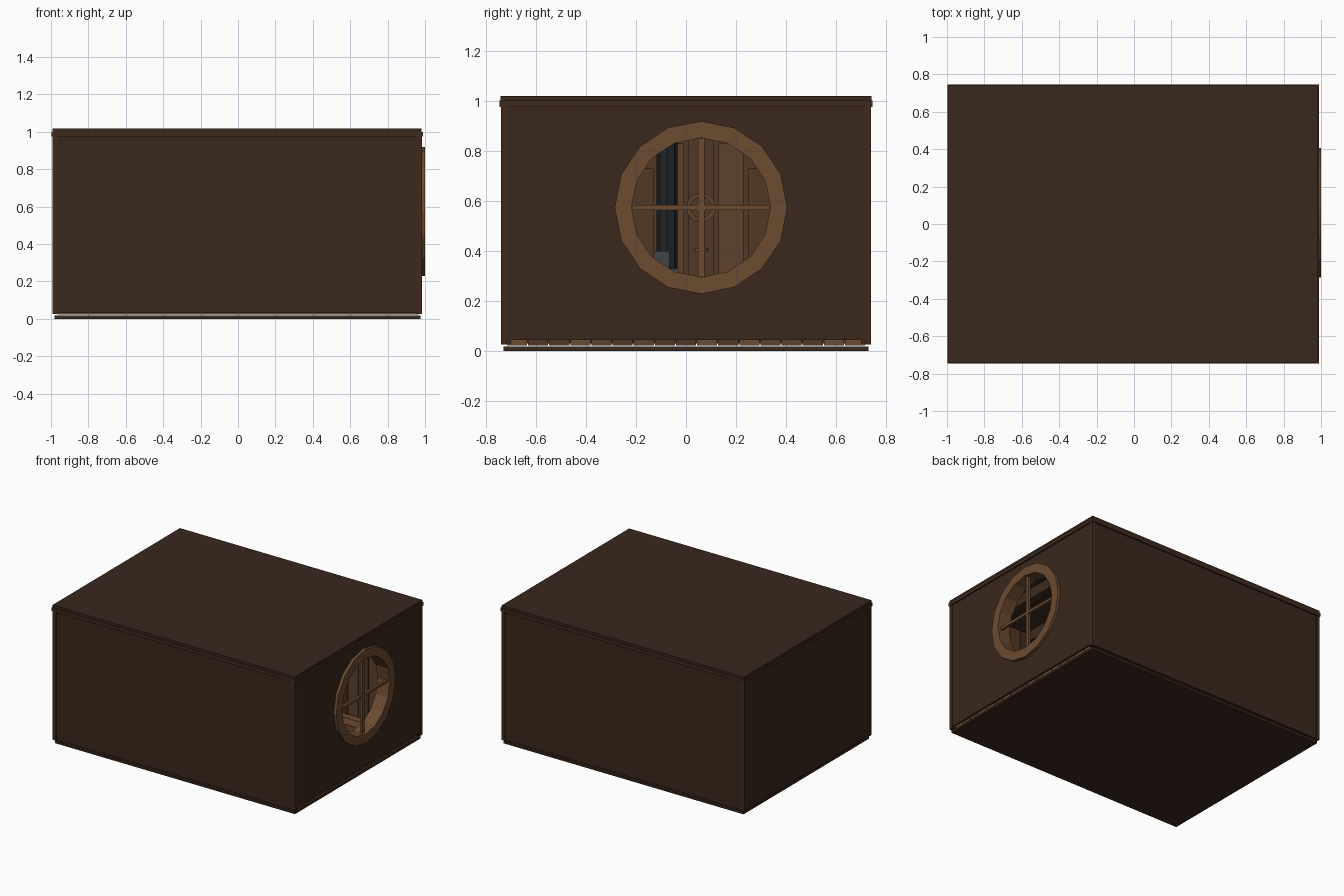
import bpy, bmesh, math, random
from mathutils import Matrix

if "Cube" in bpy.data.objects:
    bpy.data.objects.remove(bpy.data.objects["Cube"])
random.seed(3)


def mat(name, r, g, b):
    m = bpy.data.materials.new(name)
    m.diffuse_color = (r, g, b, 1)
    m.use_nodes = True
    m.node_tree.nodes["Principled BSDF"].inputs["Base Color"].default_value = m.diffuse_color
    return m


DARK = mat("dark_wood", 0.042, 0.021, 0.012)
TRIM = mat("trim_wood", 0.05, 0.023, 0.012)
OAK = mat("oak", 0.15, 0.07, 0.03)
MID = mat("mid_wood", 0.085, 0.038, 0.018)
TAN = mat("tan_wood", 0.11, 0.055, 0.024)
IRON = mat("iron", 0.015, 0.018, 0.021)
STONE = mat("stone", 0.05, 0.058, 0.066)
BRASS = mat("brass", 0.2, 0.12, 0.03)


def finish(name, bm, m):
    bmesh.ops.recalc_face_normals(bm, faces=bm.faces)
    me = bpy.data.meshes.new(name)
    bm.to_mesh(me)
    bm.free()
    ob = bpy.data.objects.new(name, me)
    bpy.context.collection.objects.link(ob)
    if m:
        me.materials.append(m)
    return ob


def box(name, x, y, z, m):
    """Box from (min, max) ranges."""
    bm = bmesh.new()
    c = [(a + b) / 2 for a, b in (x, y, z)]
    s = [b - a for a, b in (x, y, z)]
    bmesh.ops.create_cube(bm, size=1, matrix=Matrix.Translation(c) @ Matrix.Diagonal((*s, 1)))
    return finish(name, bm, m)


def ring(name, x, cy, cz, r_out, r_in, n, m):
    """Polygonal ring around the x axis; r_in = 0 gives a solid disc."""
    bm = bmesh.new()

    def loop(px, r):
        return [bm.verts.new((px, cy + r * math.cos(2 * math.pi * i / n),
                              cz + r * math.sin(2 * math.pi * i / n))) for i in range(n)]
    if r_in:
        loops = [loop(x[0], r_out), loop(x[1], r_out), loop(x[1], r_in), loop(x[0], r_in)]
        pairs = zip(loops, loops[1:] + loops[:1])
    else:
        loops = [loop(x[0], r_out), loop(x[1], r_out)]
        bm.faces.new(loops[0])
        bm.faces.new(loops[1])
        pairs = [loops]
    for a, b in pairs:
        for i in range(n):
            j = (i + 1) % n
            bm.faces.new((a[i], a[j], b[j], b[i]))
    return finish(name, bm, m)


def post(name, x, y, z, r, n, m):
    bm = bmesh.new()
    bmesh.ops.create_cone(bm, cap_ends=True, segments=n, radius1=r, radius2=r, depth=z[1] - z[0],
                          matrix=Matrix.Translation((x, y, (z[0] + z[1]) / 2)))
    return finish(name, bm, m)


WY, WZ = 0.06, 0.573

# base and floor planks
box("base", (-0.98, 0.975), (-0.73, 0.73), (0, 0.017), DARK)
N, PITCH = 17, 1.436 / 17
for i in range(N):
    y0 = -0.718 + i * PITCH
    box(f"floor_plank_{i}", (-0.965, 0.965), (y0 + 0.002, y0 + PITCH - 0.002), (0.022, 0.043),
        random.choice((OAK, TAN, MID)))

# walls
box("front_wall", (-0.985, 0.975), (-0.735, -0.70), (0.03, 0.98), DARK)
box("back_wall", (-0.985, 0.975), (0.70, 0.735), (0.03, 0.98), DARK)
box("left_wall", (-0.99, -0.95), (-0.73, 0.73), (0.03, 0.98), DARK)
wall = box("window_wall", (0.92, 0.978), (-0.73, 0.73), (0.043, 0.98), DARK)
cutter = ring("window_cutter", (0.8, 1.1), WY, WZ, 0.31, 0, 16, None)
cutter.hide_render = True
cutter.display_type = 'WIRE'
cut = wall.modifiers.new("window_hole", 'BOOLEAN')
cut.operation = 'DIFFERENCE'
cut.object = cutter

# corner posts
for sx, x in (("left", (-0.993, -0.965)), ("right", (0.955, 0.983))):
    for sy, y in (("front", (-0.74, -0.715)), ("back", (0.715, 0.74))):
        box(f"corner_post_{sx}_{sy}", x, y, (0.026, 0.98), TRIM)

# roof and its edge band
box("roof", (-0.992, 0.982), (-0.741, 0.741), (0.99, 1.018), DARK)
box("roof_band", (-0.997, 0.988), (-0.745, 0.745), (0.975, 1.0), TRIM)

# round window
ring("window_frame", (0.90, 1.0), WY, WZ, 0.345, 0.278, 16, OAK)
box("window_bar_vertical", (0.96, 0.98), (WY - 0.013, WY + 0.013), (WZ - 0.275, WZ + 0.275), OAK)
box("window_bar_horizontal", (0.962, 0.982), (WY - 0.275, WY + 0.275), (WZ - 0.01, WZ + 0.01), OAK)

# inner wall boards
tones = (MID, TAN, TRIM, MID, TRIM, TAN)
for i in range(18):
    y0 = -0.70 + i * 1.4 / 18
    box(f"left_board_{i}", (-0.95, -0.935 + 0.004 * (i % 2)), (y0 + 0.002, y0 + 0.076), (0.043, 0.975),
        tones[i % 6])
for i in range(22):
    x0 = -0.93 + i * 0.084
    for side, s in (("front", -1), ("back", 1)):
        y = sorted((s * 0.70, s * (0.688 - 0.003 * (i % 2))))
        box(f"{side}_board_{i}", (x0 + 0.002, x0 + 0.082), y, (0.043, 0.975), tones[(i + s) % 6])

# ceiling beams
for i in range(5):
    x = -0.75 + i * 0.36
    box(f"ceiling_beam_{i}", (x - 0.03, x + 0.03), (-0.69, 0.69), (0.90, 0.975), TRIM)

# round door on the far wall
ring("door_frame", (-0.95, -0.90), WY, 0.50, 0.45, 0.38, 16, OAK)
ring("door_panel", (-0.945, -0.925), WY, 0.50, 0.38, 0, 16, MID)
for i in range(5):
    y = WY - 0.24 + i * 0.12
    h = math.sqrt(0.37 ** 2 - (abs(y - WY) + 0.05) ** 2)
    box(f"door_board_{i}", (-0.93, -0.915), (y - 0.05, y + 0.05), (0.5 - h, 0.5 + h), (MID, TAN)[i % 2])
ring("door_ring", (-0.915, -0.895), WY, WZ, 0.06, 0.042, 12, TAN)
ring("door_knob", (-0.915, -0.88), WY, WZ, 0.025, 0, 8, BRASS)

# stove with pipe
box("stove_body", (-0.80, -0.58), (-0.20, -0.03), (0.08, 0.33), STONE)
box("stove_top", (-0.76, -0.62), (-0.13, -0.065), (0.33, 0.40), STONE)
post("stove_pipe", -0.72, -0.075, (0.33, 0.975), 0.042, 8, IRON)
for x in (-0.78, -0.60):
    for y in (-0.18, -0.05):
        post("stove_leg", x, y, (0.043, 0.08), 0.012, 6, IRON)

# table with candle holder
post("table_top", 0.1, WY, (0.27, 0.295), 0.2, 12, OAK)
post("table_leg", 0.1, WY, (0.043, 0.27), 0.03, 8, MID)
post("candle_holder", 0.1, WY, (0.295, 0.40), 0.012, 6, BRASS)
post("candle_dish", 0.1, WY, (0.40, 0.41), 0.03, 8, BRASS)
